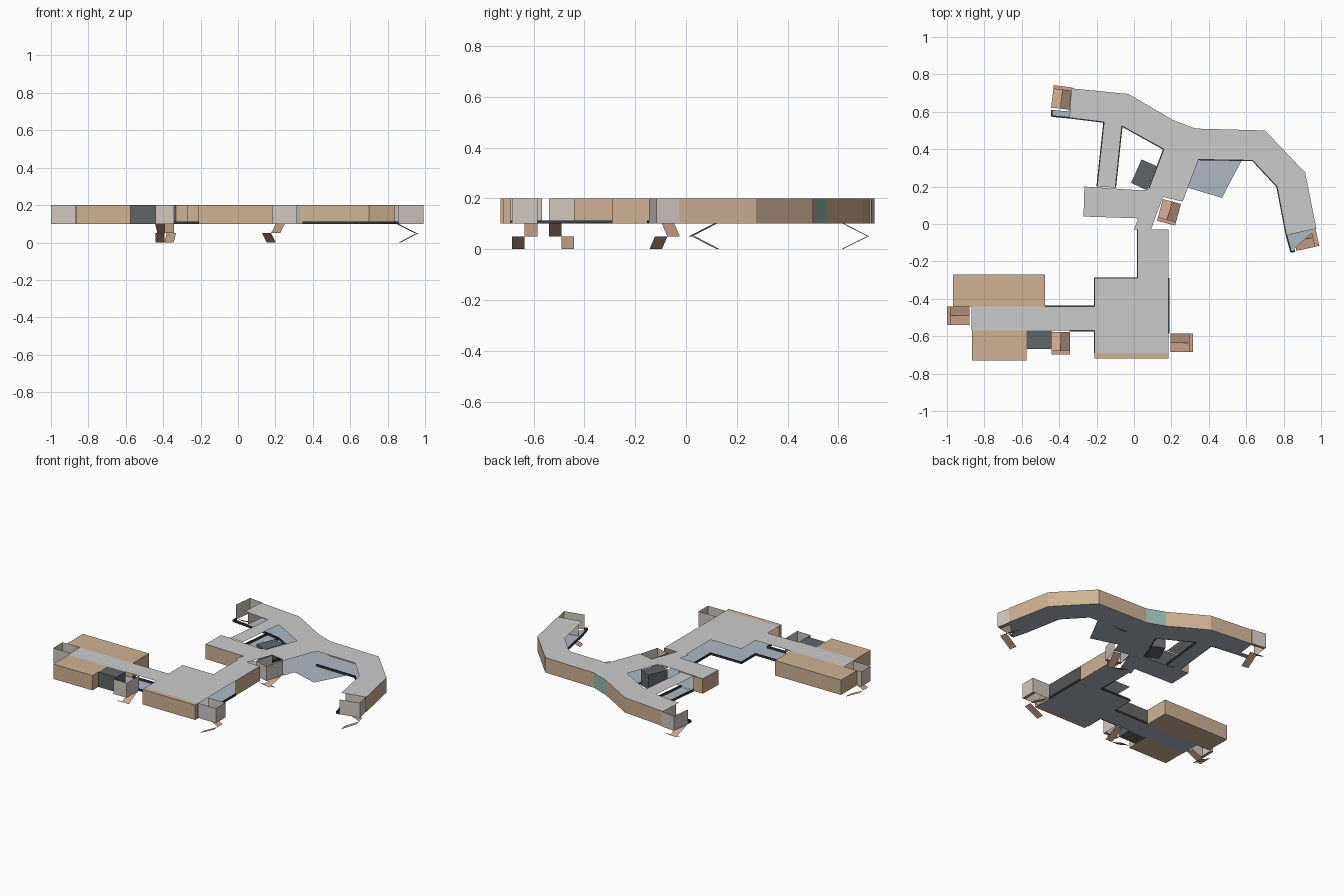
import bpy, math
from mathutils import Vector, Matrix

if "Cube" in bpy.data.objects:
    bpy.data.objects.remove(bpy.data.objects["Cube"])

FLOOR, ROOF = 0.1, 0.2

def mat(name, r, g, b):
    m = bpy.data.materials.new(name)
    m.diffuse_color = (r, g, b, 1)
    m.use_nodes = True
    m.node_tree.nodes["Principled BSDF"].inputs["Base Color"].default_value = m.diffuse_color
    return m

beige = mat("beige_wall", 0.62, 0.45, 0.29)
teal = mat("teal_wall", 0.29, 0.50, 0.42)
pale = mat("pale_wall", 0.64, 0.58, 0.53)
dark = mat("dark_grey", 0.12, 0.13, 0.14)
sill_mat = mat("sill", 0.04, 0.045, 0.05)
blue = mat("floor_blue", 0.42, 0.48, 0.55)
peach = mat("stair_peach", 0.60, 0.37, 0.25)

def mesh(name, verts, faces, m=None):
    me = bpy.data.meshes.new(name)
    me.from_pydata(verts, [], faces)
    me.validate()
    o = bpy.data.objects.new(name, me)
    bpy.context.collection.objects.link(o)
    if m:
        me.materials.append(m)
    return o

def sheet(name, pts, z, m=None):
    area = sum(a[0]*b[1] - b[0]*a[1] for a, b in zip(pts, pts[1:] + pts[:1]))
    if area < 0:
        pts = pts[::-1]
    return mesh(name, [(x, y, z) for x, y in pts], [range(len(pts))], m)

def wall(name, pts, m, z0=FLOOR, z1=ROOF):
    n = len(pts)
    v = [(x, y, z) for z in (z0, z1) for x, y in pts]
    return mesh(name, v, [(i, i+1, n+i+1, n+i) for i in range(n-1)], m)

def prism(name, pts, m, z0=FLOOR, z1=ROOF):
    area = sum(a[0]*b[1] - b[0]*a[1] for a, b in zip(pts, pts[1:] + pts[:1]))
    if area < 0:
        pts = pts[::-1]
    n = len(pts)
    v = [(x, y, z) for z in (z0, z1) for x, y in pts]
    f = [(i, (i+1) % n, n+(i+1) % n, n+i) for i in range(n)]
    return mesh(name, v, f + [range(n-1, -1, -1), range(n, 2*n)], m)

def rect(x0, x1, y0, y1):
    return [(x0, y0), (x1, y0), (x1, y1), (x0, y1)]

def sills(name, pts):
    # low dark kerb along an open side
    for a, b in zip(pts, pts[1:]):
        a, b = Vector(a), Vector(b)
        d = (b - a).normalized() * 0.004
        n = Vector((-d.y, d.x))
        prism(name, [tuple(p) for p in (a+n, a-n, b-n, b+n)], sill_mat, FLOOR, 0.113)

def stairwell(name, x, y, deg, L=0.13, W=0.1):
    # open-topped shaft with two flights, first flight on the left going out
    h = W / 2
    parts = [
        wall(name + "_shaft", [(0, -h), (L, -h), (L, h), (0, h)], pale),
        mesh(name + "_upper_flight", [(0.01, 0, .1), (0.11, 0, .05), (0.11, h, .05), (0.01, h, .1)],
             [(0, 1, 2, 3)], peach),
        mesh(name + "_lower_flight", [(0.01, -h, 0), (0.11, -h, .05), (0.11, 0, .05), (0.01, 0, 0)],
             [(0, 1, 2, 3)], peach),
        sheet(name + "_ledge", rect(0.11, L, -h, h), FLOOR, peach)]
    M = Matrix.Translation((x, y, 0)) @ Matrix.Rotation(math.radians(deg), 4, 'Z')
    for o in parts:
        o.data.transform(M)

# Curved north concourse with diagonal neck
outer = [(-0.335, 0.725), (-0.03, 0.695), (0.21, 0.555), (0.33, 0.51),
         (0.70, 0.50), (0.915, 0.275), (0.975, -0.025)]
east_inner = [(0.815, -0.06), (0.765, 0.20), (0.635, 0.34), (0.345, 0.345)]
neck_right = [(0.345, 0.345), (0.26, 0.12), (0.155, 0.145), (0.09, -0.03)]
neck_left = [(0.0, -0.03), (0.08, 0.19), (0.16, 0.40)]
west_inner = [(0.16, 0.40), (-0.065, 0.525), (-0.16, 0.545), (-0.345, 0.568)]
north = outer + east_inner + neck_right[1:] + neck_left + west_inner[1:]

# Link passage and side room
link = [(-0.16, 0.545), (-0.197, 0.20), (-0.10, 0.195), (-0.065, 0.525)]
room = [(-0.265, 0.20), (-0.27, 0.04), (0.03, 0.03), (0.085, 0.185), (0.035, 0.18)]

# South hall with west corridor
south = [(0.02, -0.03), (0.02, -0.29), (-0.21, -0.29), (-0.21, -0.44), (-0.87, -0.44),
         (-0.87, -0.57), (-0.21, -0.57), (-0.21, -0.69), (0.185, -0.69), (0.185, -0.03)]

for name, pts in (("concourse", north), ("link", link), ("side_room", room), ("hall", south)):
    sheet(name + "_roof", pts, ROOF)
    sheet(name + "_floor", pts, FLOOR, blue)

# Floors without a roof
sheet("terrace_floor", [(0.345, 0.345), (0.575, 0.34), (0.47, 0.14), (0.285, 0.195)], FLOOR, blue)
sheet("west_landing", [(-0.335, 0.725), (-0.345, 0.568), (-0.44, 0.577), (-0.44, 0.61), (-0.35, 0.602)],
      FLOOR, blue)
sheet("east_landing", [(0.975, -0.025), (0.815, -0.06), (0.84, -0.15), (0.86, -0.145), (0.84, -0.05)],
      FLOOR, blue)

# Solid walls
wall("concourse_wall_west", outer[:3], beige)
wall("concourse_wall_teal", outer[2:4], teal)
wall("concourse_wall_east", outer[3:], beige)
wall("hall_east_wall", [(0.185, -0.03), (0.185, -0.29)], beige)
wall("side_room_wall", [(-0.197, 0.20), (-0.265, 0.20), (-0.27, 0.04), (0.03, 0.03)], beige)

# Low kerbs on the open sides
sills("concourse_sill", east_inner)
sills("concourse_sill", west_inner)
sills("neck_sill", neck_left[1:])
sills("link_sill", link[:2])
sills("link_sill", link[2:])
sills("hall_sill", south[:4] + [(-0.475, -0.44)])
sills("hall_sill", [(-0.345, -0.57), (-0.21, -0.57), (-0.21, -0.69)])
sills("hall_sill", [(0.185, -0.585), (0.185, -0.29)])
sills("landing_sill", [(-0.44, 0.61), (-0.44, 0.577), (-0.345, 0.568)])
sills("landing_sill", [(0.815, -0.06), (0.84, -0.15), (0.86, -0.145)])

# Beige service blocks and dark lift boxes
prism("block_north", rect(-0.967, -0.475, -0.44, -0.27), beige)
prism("block_south", rect(-0.867, -0.575, -0.73, -0.57), beige)
prism("block_front", rect(-0.21, 0.185, -0.72, -0.69), beige)
prism("lift_box_south", rect(-0.575, -0.44, -0.667, -0.57), dark)
prism("lift_box_north", [(0.04, 0.345), (0.12, 0.31), (0.07, 0.18), (-0.015, 0.22)], dark)

# Stairs
stairwell("stair_north_west", -0.395, 0.607, 83)
stairwell("stair_east", 0.848, -0.097, 12.5, 0.135)
stairwell("stair_neck", 0.205, 0.13, -105)
stairwell("stair_corridor", -0.392, -0.567, -90)
stairwell("stair_west", -0.87, -0.49, 180)
stairwell("stair_south_east", 0.185, -0.635, 0)
